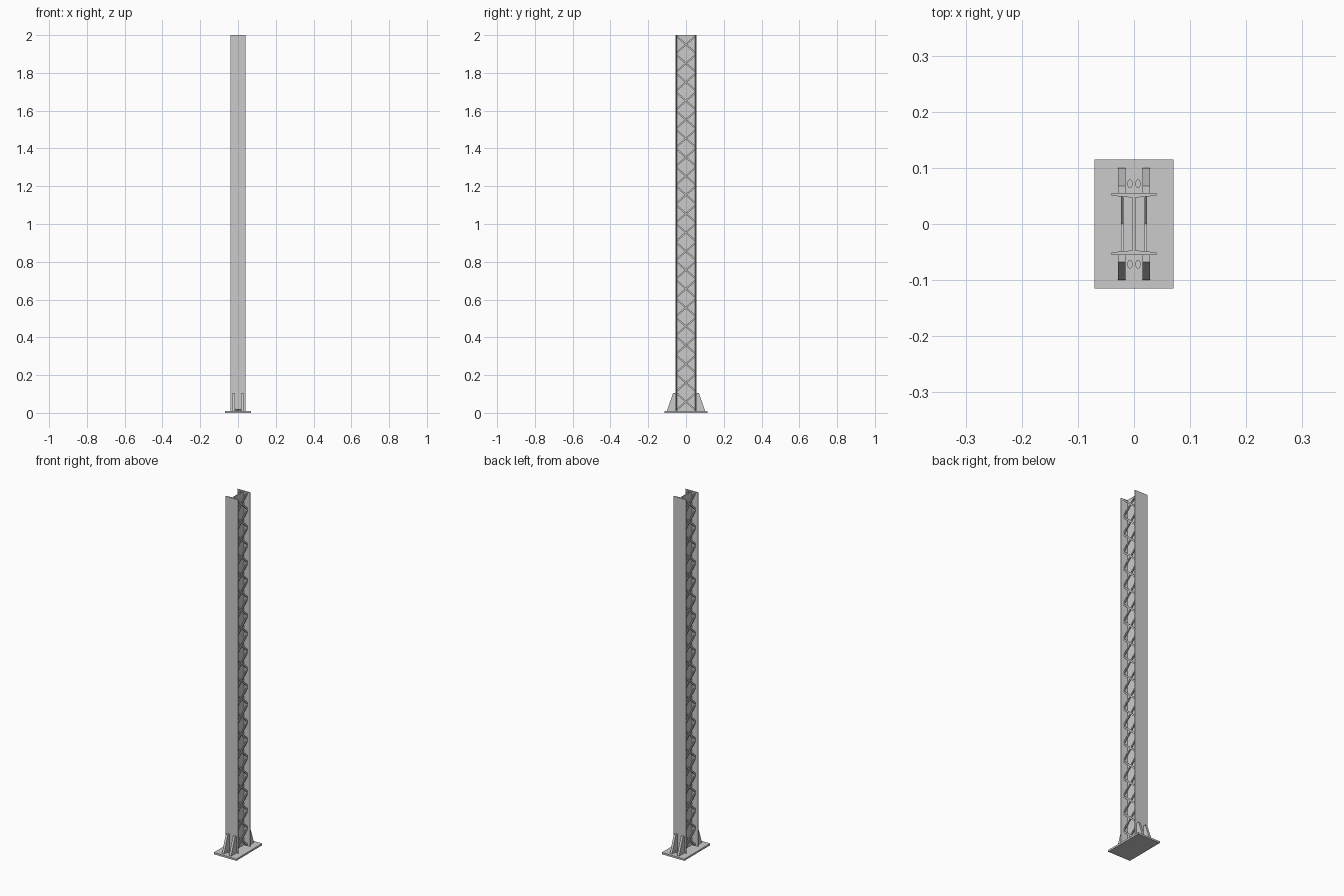
import bpy, bmesh, math
from mathutils import Vector

if "Cube" in bpy.data.objects:
    bpy.data.objects.remove(bpy.data.objects["Cube"])

BASE_T = 0.01
TOP = 2.0


def finish(name, bm):
    bmesh.ops.recalc_face_normals(bm, faces=bm.faces[:])
    me = bpy.data.meshes.new(name)
    bm.to_mesh(me)
    bm.free()
    ob = bpy.data.objects.new(name, me)
    bpy.context.collection.objects.link(ob)
    return ob


def prism(bm, points, shift):
    """Extrude a closed 3D outline along a vector."""
    face = bm.faces.new([bm.verts.new(p) for p in points])
    new = bmesh.ops.extrude_face_region(bm, geom=[face])["geom"]
    bmesh.ops.translate(bm, vec=Vector(shift),
                        verts=[v for v in new if isinstance(v, bmesh.types.BMVert)])


# Base plate
bm = bmesh.new()
prism(bm, [(-.07, -.115, 0), (.07, -.115, 0), (.07, .115, 0), (-.07, .115, 0)], (0, 0, BASE_T))
finish("base_plate", bm)

# I-section column with slightly tapered flanges
quarter = [(.04, .055), (.04, .0505), (.003, .047)]
outline = (quarter + [(x, -y) for x, y in reversed(quarter)]
           + [(-x, -y) for x, y in quarter] + [(-x, y) for x, y in reversed(quarter)])
bm = bmesh.new()
prism(bm, [(x, y, BASE_T) for x, y in outline], (0, 0, TOP - BASE_T))
finish("column", bm)

# Crossed lacing bars between the flanges, on both sides of the web
bm = bmesh.new()
count, w, e = 20, .011, .05
pitch = (TOP - BASE_T) / count
for sx in (-1, 1):
    for i in range(count):
        z0 = BASE_T + i * pitch
        z1 = z0 + pitch
        for d in (-1, 1):
            prism(bm, [(sx * .021 - .0025, -d * e, z0), (sx * .021 - .0025, -d * e, z0 + w),
                       (sx * .021 - .0025, d * e, z1), (sx * .021 - .0025, d * e, z1 - w)],
                  (.005, 0, 0))
finish("lacing_bars", bm)

# Sloping foot gussets
bm = bmesh.new()
for sx in (-1, 1):
    for sy in (-1, 1):
        x = sx * .022 - .0065
        prof = [(.055, BASE_T), (.1, BASE_T), (.1, .015), (.068, .105), (.055, .105)]
        prism(bm, [(x, sy * y, z) for y, z in prof], (.013, 0, 0))
finish("foot_gussets", bm)

# Anchor bolts
bm = bmesh.new()
for sx in (-1, 1):
    for sy in (-1, 1):
        ring = [(sx * .0072 + .0048 * math.cos(a), sy * .072 + .0075 * math.sin(a), BASE_T)
                for a in (k * math.tau / 12 for k in range(12))]
        prism(bm, ring, (0, 0, .01))
finish("anchor_bolts", bm)
